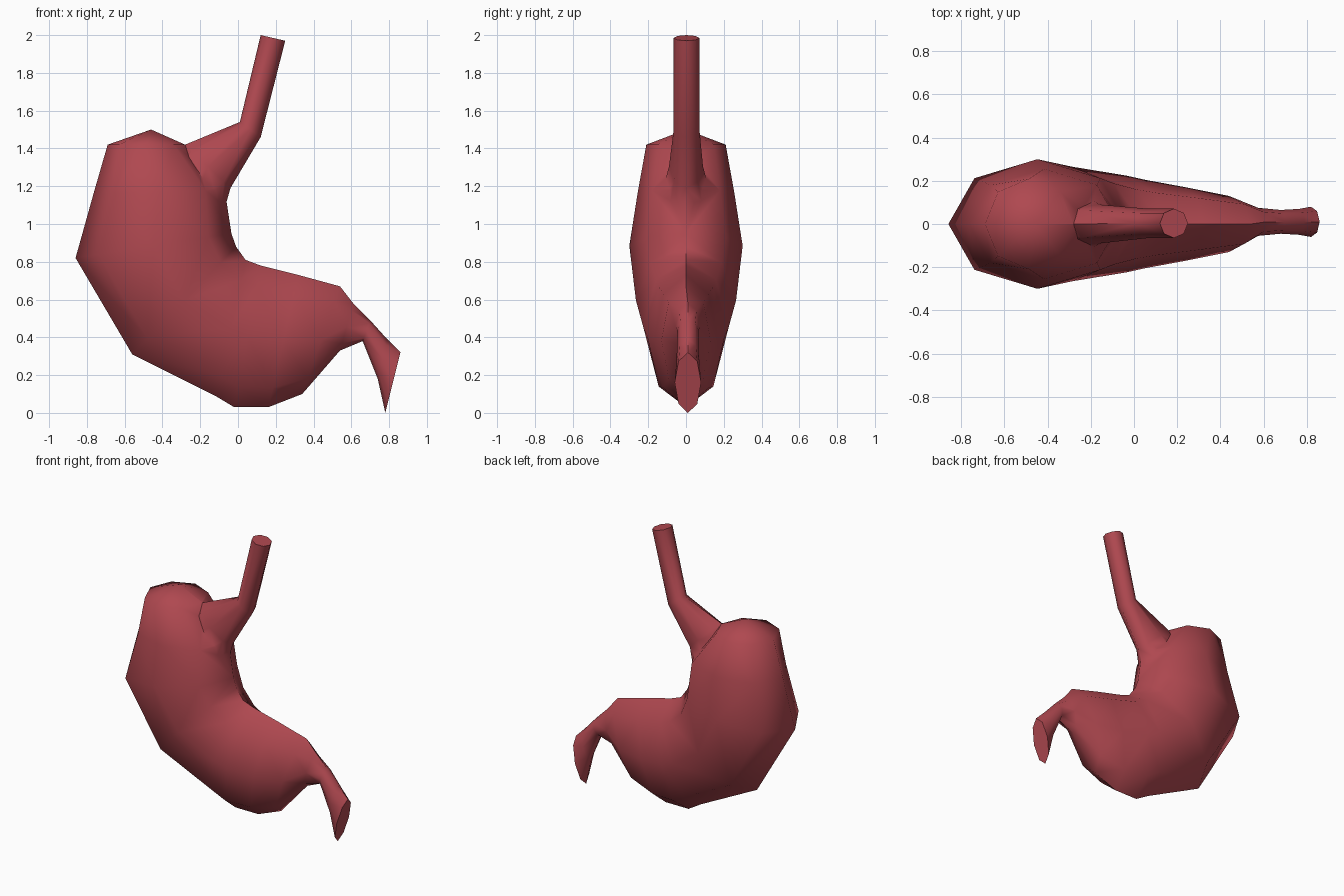
import bpy, bmesh, math
from mathutils import Vector

if "Cube" in bpy.data.objects:
    bpy.data.objects.remove(bpy.data.objects["Cube"])

flesh = bpy.data.materials.new("flesh red")
flesh.diffuse_color = (0.43, 0.065, 0.08, 1)
flesh.use_nodes = True
flesh.node_tree.nodes["Principled BSDF"].inputs["Base Color"].default_value = flesh.diffuse_color


def loft(name, rings, sides, tip=None):
    """Loft elliptical rings; each is (outer x, z, inner x, z, half depth, y centre)."""
    bm = bmesh.new()
    loops = []
    for ox, oz, ix, iz, depth, yc in rings:
        outer, inner = Vector((ox, 0, oz)), Vector((ix, 0, iz))
        mid, half = (outer + inner) / 2, (outer - inner) / 2
        loop = []
        for k in range(sides):
            a = 2 * math.pi * k / sides
            p = mid + half * math.cos(a)
            p.y = yc + depth * math.sin(a)
            loop.append(bm.verts.new(p))
        loops.append(loop)
    for a, b in zip(loops, loops[1:]):
        for k in range(sides):
            n = (k + 1) % sides
            bm.faces.new((a[k], a[n], b[n], b[k]))
    if tip:
        t = bm.verts.new(tip)
        for k in range(sides):
            bm.faces.new((loops[0][k], loops[0][(k + 1) % sides], t))
    else:
        bm.faces.new(loops[0])
    bm.faces.new(loops[-1])
    bmesh.ops.triangulate(bm, faces=bm.faces[:])
    bmesh.ops.recalc_face_normals(bm, faces=bm.faces[:])
    mesh = bpy.data.meshes.new(name)
    bm.to_mesh(mesh)
    bm.free()
    mesh.materials.append(flesh)
    ob = bpy.data.objects.new(name, mesh)
    bpy.context.collection.objects.link(ob)
    return ob


# Stomach body: fundus, bend along the curvatures, pylorus, duodenum stub
body = loft("stomach", [
    (-0.69, 1.42, -0.28, 1.42, 0.21, 0),
    (-0.765, 1.16, -0.07, 1.18, 0.255, 0),
    (-0.86, 0.82, -0.035, 0.95, 0.30, 0),
    (-0.56, 0.31, -0.01, 0.88, 0.265, 0),
    (-0.12, 0.09, 0.04, 0.81, 0.225, 0),
    (-0.02, 0.03, 0.12, 0.78, 0.205, 0),
    (0.16, 0.03, 0.32, 0.73, 0.17, 0),
    (0.34, 0.10, 0.54, 0.67, 0.13, 0),
    (0.54, 0.33, 0.61, 0.58, 0.065, 0.01),
    (0.66, 0.38, 0.70, 0.49, 0.055, 0.01),
    (0.74, 0.18, 0.79, 0.39, 0.06, 0.01),
    (0.78, 0.00, 0.86, 0.32, 0.07, 0.01),
], 8, tip=(-0.46, 0, 1.50))

# Oesophagus tube flaring into the body
tube = loft("oesophagus", [
    (0.12, 2.0, 0.25, 1.97, 0.068, 0.003),
    (0.01, 1.54, 0.12, 1.46, 0.068, 0.003),
    (-0.28, 1.42, -0.04, 1.19, 0.09, 0),
    (-0.38, 1.25, -0.10, 0.98, 0.14, 0),
], 8)

# Weld both into a single skin
mod = body.modifiers.new("weld", 'BOOLEAN')
mod.operation, mod.solver, mod.object = 'UNION', 'EXACT', tube
bpy.context.view_layer.objects.active = body
body.select_set(True)
bpy.ops.object.modifier_apply(modifier=mod.name)
bpy.data.objects.remove(tube)
bpy.ops.object.shade_smooth_by_angle(angle=math.radians(60))
